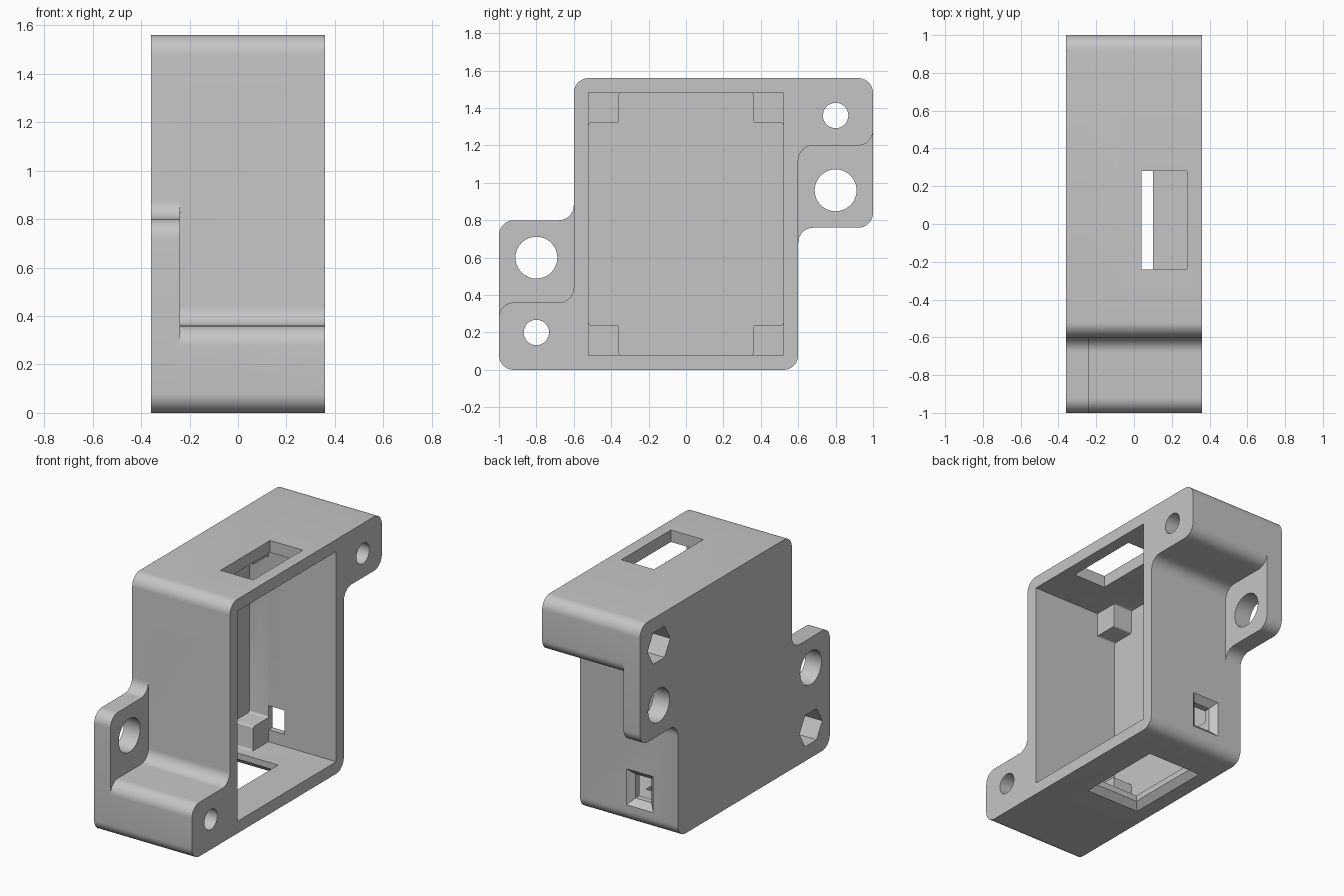
import bpy, bmesh, math
from mathutils import Vector

if "Cube" in bpy.data.objects:
    bpy.data.objects.remove(bpy.data.objects["Cube"])

# Levels along x: closed face, cavity floor, ear face, post tops, open face
BACK, FLOOR, EAR, POST, FRONT = -0.36, -0.28, -0.24, -0.14, 0.36
OUT = 0.05                                # cutter overshoot

plastic = bpy.data.materials.new("grey plastic")
plastic.use_nodes = True
grey = (0.56, 0.56, 0.56, 1)
plastic.diffuse_color = grey
plastic.node_tree.nodes["Principled BSDF"].inputs["Base Color"].default_value = grey


def loft(name, sections):
    """Closed solid through matching loops of points."""
    bm = bmesh.new()
    rings = [[bm.verts.new(p) for p in loop] for loop in sections]
    n = len(rings[0])
    for a, b in zip(rings, rings[1:]):
        for i in range(n):
            j = (i + 1) % n
            bm.faces.new((a[i], a[j], b[j], b[i]))
    bm.faces.new(rings[0])
    bm.faces.new(rings[-1])
    bmesh.ops.recalc_face_normals(bm, faces=bm.faces)
    mesh = bpy.data.meshes.new(name)
    bm.to_mesh(mesh)
    bm.free()
    mesh.materials.append(plastic)
    obj = bpy.data.objects.new(name, mesh)
    bpy.context.collection.objects.link(obj)
    return obj


def prism(name, outline, x0, x1):
    """Extrude a (y, z) outline along x."""
    return loft(name, [[(x, y, z) for y, z in outline] for x in (x0, x1)])


def rounded(points, r=0.08, steps=10):
    """Round every right-angled corner, convex or concave."""
    pts = [Vector(p) for p in points]
    result = []
    for i, p in enumerate(pts):
        u = (pts[i - 1] - p).normalized()
        v = (pts[(i + 1) % len(pts)] - p).normalized()
        centre = p + r * (u + v)
        for s in range(steps + 1):
            t = math.pi / 2 * s / steps
            result.append(centre - r * (v * math.cos(t) + u * math.sin(t)))
    return result


def rect(a0, a1, b0, b1):
    return [(a0, b0), (a1, b0), (a1, b1), (a0, b1)]


def circle(y, z, r, n):
    return [(y + r * math.cos(math.tau * i / n), z + r * math.sin(math.tau * i / n))
            for i in range(n)]


def window(name, a0, a1, b0, b1, face, inward, place, bevel):
    """Opening through a wall, narrowing by a bevel on its outer half."""
    def loop(grow, depth):
        return [place(a, b, face + inward * depth)
                for a, b in rect(a0 - grow, a1 + grow, b0 - grow, b1 + grow)]
    return loft(name, [loop(bevel + OUT, -OUT), loop(0, bevel), loop(0, 0.13)])


def combine(target, tool, operation):
    mod = target.modifiers.new(tool.name, 'BOOLEAN')
    mod.operation, mod.solver, mod.object = operation, 'EXACT', tool
    tool.hide_render = True
    graph = bpy.context.evaluated_depsgraph_get()
    mesh = bpy.data.meshes.new_from_object(target.evaluated_get(graph))
    target.modifiers.clear()
    target.data = mesh
    bpy.data.objects.remove(tool)


# Deep body with a foot at one end and an arm at the other
housing = prism("housing", rounded(
    [(-1, 0), (0.6, 0), (0.6, 1.2), (1, 1.2),
     (1, 1.56), (-0.6, 1.56), (-0.6, 0.36), (-1, 0.36)]), BACK, FRONT)

# Thin back plate that carries the mounting ears
plate = prism("mounting_plate", rounded(
    [(-1, 0), (0.6, 0), (0.6, 0.76), (1, 0.76),
     (1, 1.56), (-0.6, 1.56), (-0.6, 0.8), (-1, 0.8)]), BACK, EAR)
combine(housing, plate, 'UNION')

# Cavity: outer part is a full rectangle, the cross below leaves four corner posts
cross = [(-0.36, 0.08), (0.36, 0.08), (0.36, 0.24), (0.52, 0.24),
         (0.52, 1.32), (0.36, 1.32), (0.36, 1.48), (-0.36, 1.48),
         (-0.36, 1.32), (-0.52, 1.32), (-0.52, 0.24), (-0.36, 0.24)]
cutters = [
    prism("cavity", rect(-0.52, 0.52, 0.08, 1.48), POST, FRONT + OUT),
    prism("cavity_between_posts", rounded(cross, 0.012, 4), FLOOR, 0),
]

# Mounting holes, screw holes and hexagonal nut pockets, on opposite corners
for y, z_mount, z_screw in ((-0.8, 0.6, 0.2), (0.8, 0.96, 1.36)):
    cutters += [
        prism("mount_hole", circle(y, z_mount, 0.112, 48), BACK - OUT, EAR + OUT),
        prism("screw_hole", circle(y, z_screw, 0.068, 36), BACK - OUT, FRONT + OUT),
        prism("nut_pocket", circle(y, z_screw, 0.12, 6), BACK - OUT, -0.08),
    ]

# Openings in the top, bottom and rear walls
cutters += [
    loft("top_slot", [[(x, y, z) for x, y in rect(0.04, 0.28, -0.24, 0.28)]
                      for z in (1.4, 1.6)]),
    window("bottom_window", -0.22, 0.10, -0.24, 0.28, 0, 1,
           lambda a, b, d: (a, b, d), 0.04),
    window("rear_window", -0.138, -0.02, 0.16, 0.32, 0.6, -1,
           lambda a, b, d: (a, d, b), 0.04),
]
for cutter in cutters:
    combine(housing, cutter, 'DIFFERENCE')

# Smooth fillets and bores, sharp edges elsewhere
bpy.ops.object.select_all(action='DESELECT')
housing.select_set(True)
bpy.context.view_layer.objects.active = housing
bpy.ops.object.shade_smooth_by_angle(angle=math.radians(30))
